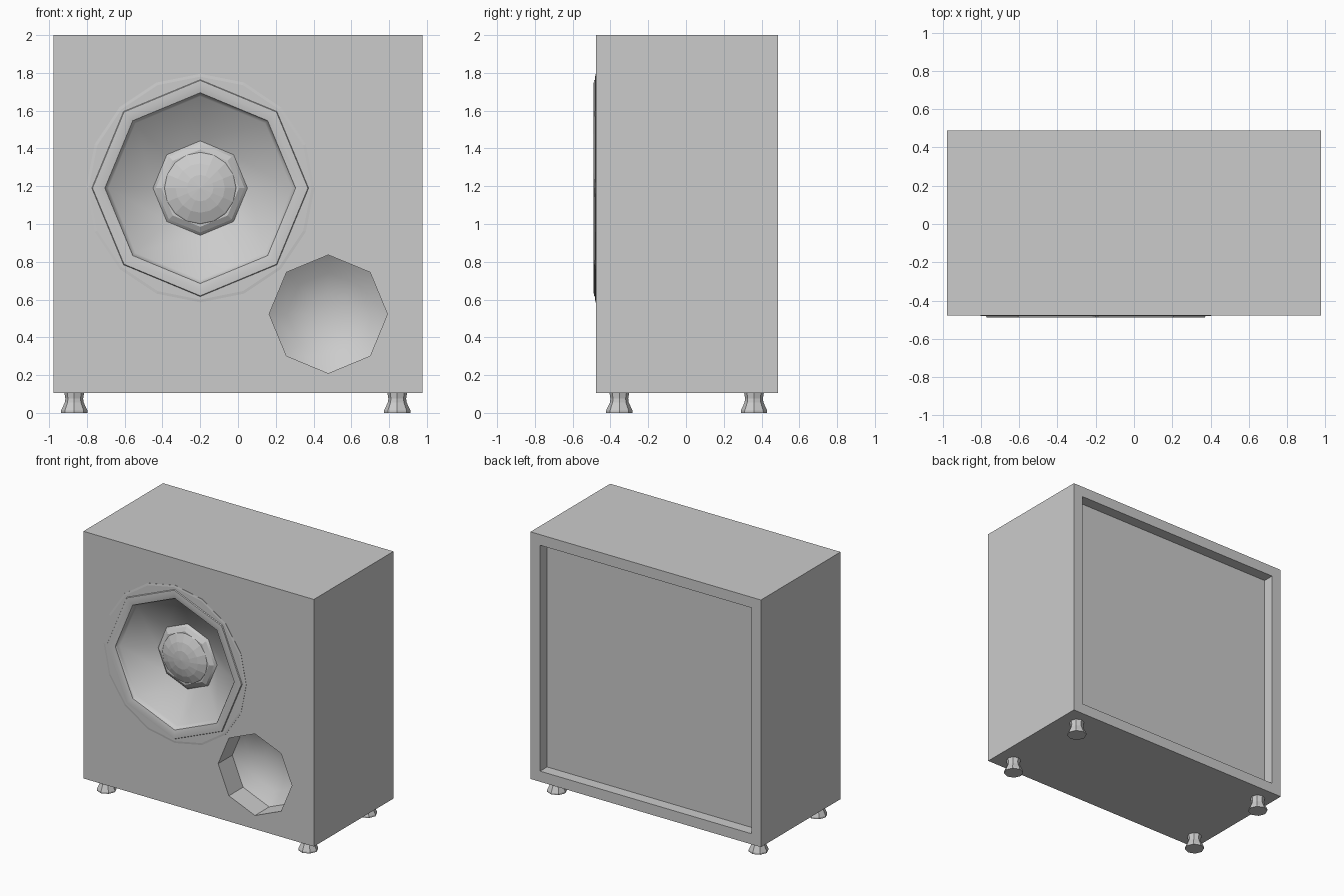
import bpy, bmesh
from math import sin, cos, tau, radians

if "Cube" in bpy.data.objects:
    bpy.data.objects.remove(bpy.data.objects["Cube"])

FRONT, BACK = -0.477, 0.488


def finish(name, bm):
    bmesh.ops.remove_doubles(bm, verts=bm.verts, dist=1e-5)
    bmesh.ops.recalc_face_normals(bm, faces=bm.faces)
    mesh = bpy.data.meshes.new(name)
    bm.to_mesh(mesh)
    bm.free()
    obj = bpy.data.objects.new(name, mesh)
    bpy.context.collection.objects.link(obj)
    return obj


def lathe(name, profile, sides, centre, axis):
    """Turn (radius, position) pairs around the y or z axis through centre."""
    bm = bmesh.new()
    rings = []
    for r, p in profile:
        ring = []
        for i in range(sides):
            u, v = r * cos(tau * i / sides), r * sin(tau * i / sides)
            co = (u, p, v) if axis == 'Y' else (u, v, p)
            ring.append(bm.verts.new([a + b for a, b in zip(co, centre)]))
        rings.append(ring)
    for a, b in zip(rings, rings[1:]):
        for i in range(sides):
            j = (i + 1) % sides
            bm.faces.new((a[i], a[j], b[j], b[i]))
    return finish(name, bm)


def smooth(obj, angle):
    bpy.ops.object.select_all(action='DESELECT')
    obj.select_set(True)
    bpy.context.view_layer.objects.active = obj
    bpy.ops.object.shade_smooth_by_angle(angle=radians(angle))


WOOFER = (-0.2, 0, 1.19)
PORT = (0.478, 0, 0.523)

# Cabinet box with a recessed back panel
bm = bmesh.new()
bmesh.ops.create_cube(bm, size=1)
for v in bm.verts:
    v.co.x *= 1.955
    v.co.y = BACK if v.co.y > 0 else FRONT
    v.co.z = 2.0 if v.co.z > 0 else 0.105
bm.normal_update()
panel = [f for f in bm.faces if f.normal.y > 0.9]
bmesh.ops.inset_region(bm, faces=panel, thickness=0.115)
inner = bmesh.ops.extrude_discrete_faces(bm, faces=panel)['faces']
for v in inner[0].verts:
    v.co.y -= 0.085
cabinet = finish("cabinet", bm)

# Woofer opening and bowl-shaped port, cut into the front
cutters = [
    lathe("woofer_cutter", [(0, -0.6), (0.55, -0.6), (0.55, -0.26), (0, -0.26)],
          8, WOOFER, 'Y'),
    lathe("port_cutter", [(0, -0.6), (0.313, -0.6), (0.313, -0.305), (0.22, -0.24),
                          (0.11, -0.205), (0, -0.195)], 8, PORT, 'Y'),
]
bpy.context.view_layer.objects.active = cabinet
for cutter in cutters:
    cutter.hide_render = True
    mod = cabinet.modifiers.new("cut", 'BOOLEAN')
    mod.object = cutter
    mod.operation = 'DIFFERENCE'
    mod.solver = 'EXACT'
    bpy.ops.object.modifier_apply(modifier=mod.name)
    bpy.data.objects.remove(cutter)
smooth(cabinet, 40)

# Thin mounting flange around the woofer
lathe("woofer_flange", [(0.52, FRONT + 0.01), (0.605, FRONT + 0.01), (0.605, -0.479),
                        (0.59, -0.481), (0.52, -0.481), (0.52, FRONT + 0.01)], 16, WOOFER, 'Y')

# Woofer rim, surround and cone as one turned solid
cone = lathe("woofer_cone", [(0, -0.28), (0.53, -0.28), (0.53, -0.477), (0.575, -0.479),
                             (0.57, -0.488), (0.54, -0.489), (0.505, -0.481), (0.5, -0.465),
                             (0.485, -0.45), (0.25, -0.325), (0.235, -0.34), (0, -0.34)],
             8, WOOFER, 'Y')
smooth(cone, 35)

# Domed dust cap: octagonal edge with a rounder faceted dome
lathe("dust_cap_edge", [(0, -0.33), (0.235, -0.33), (0.235, -0.34), (0.205, -0.358),
                        (0, -0.358)], 8, WOOFER, 'Y')
lathe("dust_cap_dome", [(0, -0.34), (0.21, -0.34), (0.185, -0.362), (0.13, -0.386),
                        (0.07, -0.4), (0, -0.405)], 16, WOOFER, 'Y')

# Four flared feet
for side, x in (("left", -0.867), ("right", 0.843)):
    for end, y in (("front", -0.353), ("back", 0.36)):
        lathe(f"{end}_{side}_foot", [(0, 0), (0.07, 0), (0.07, 0.012), (0.05, 0.055),
                                     (0.047, 0.075), (0.053, 0.11), (0, 0.11)],
              8, (x, y, 0), 'Z')
